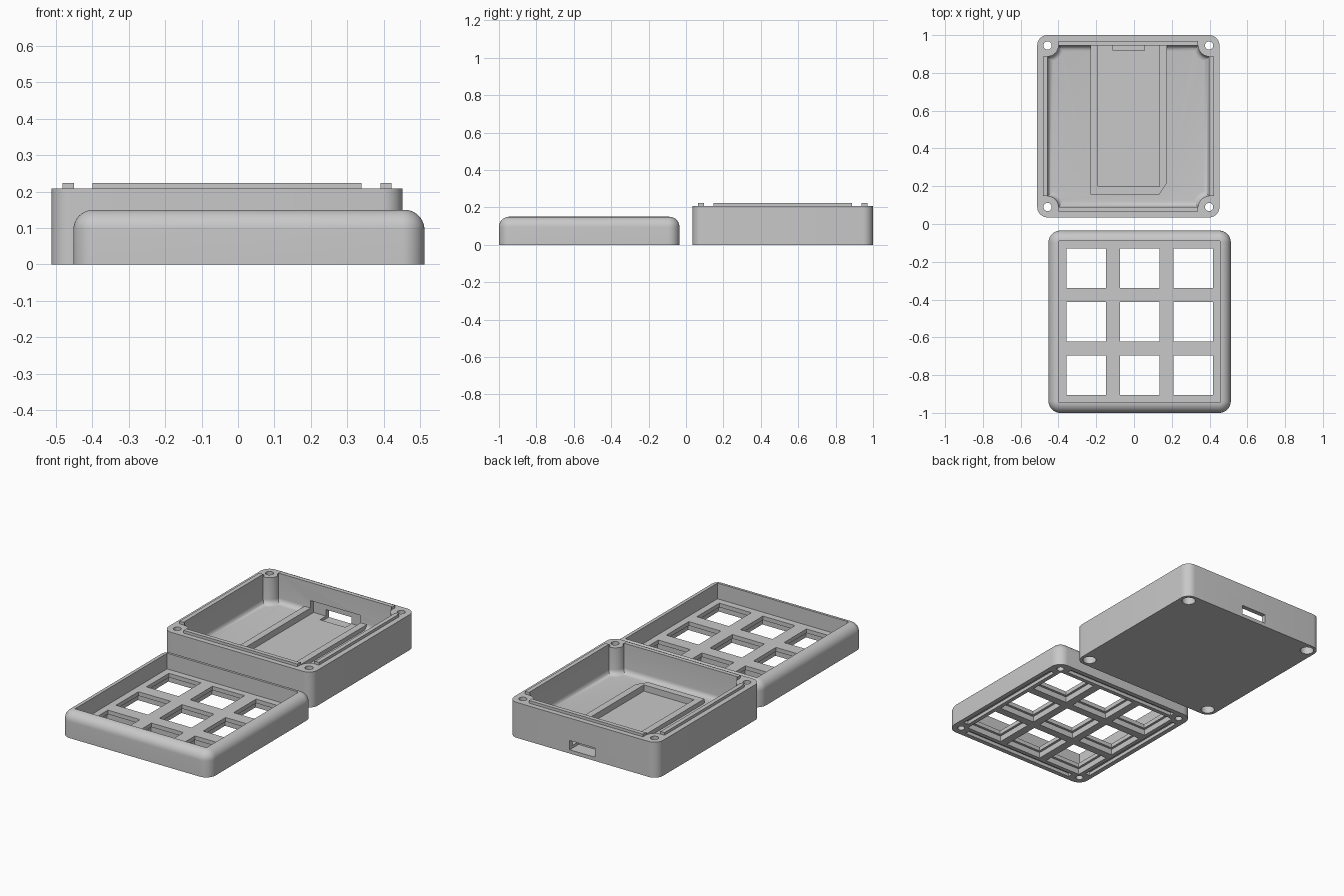
import bpy, bmesh
from math import sin, cos, pi, asin, radians

cube = bpy.data.objects.get("Cube")
if cube:
    bpy.data.objects.remove(cube, do_unlink=True)

grey = bpy.data.materials.new("plain grey")
grey.use_nodes = True
tone = (0.58, 0.58, 0.58, 1)
grey.diffuse_color = tone
grey.node_tree.nodes["Principled BSDF"].inputs["Base Color"].default_value = tone

HALF = 0.4825     # half width of both shells
INNER = 0.4275    # half width of the hollow, also the screw position
BOSS = 0.058      # screw boss radius
QUADS = [(1, 1), (-1, 1), (-1, -1), (1, -1)]


def loft(name, rings):
    """Solid through stacked rings, each (points, z)."""
    bm = bmesh.new()
    loops = [[bm.verts.new((x, y, z)) for x, y in pts] for pts, z in rings]
    n = len(loops[0])
    for a, b in zip(loops, loops[1:]):
        for i in range(n):
            j = (i + 1) % n
            bm.faces.new((a[i], a[j], b[j], b[i]))
    bm.faces.new(loops[0][::-1])
    bm.faces.new(loops[-1])
    bmesh.ops.recalc_face_normals(bm, faces=bm.faces)
    mesh = bpy.data.meshes.new(name)
    bm.to_mesh(mesh)
    bm.free()
    mesh.materials.append(grey)
    ob = bpy.data.objects.new(name, mesh)
    bpy.context.collection.objects.link(ob)
    return ob


def rounded(half, r, steps=10):
    c = half - r
    return [(sx * c + r * cos(a), sy * c + r * sin(a))
            for q, (sx, sy) in enumerate(QUADS)
            for a in [(q + k / steps) * pi / 2 for k in range(steps + 1)]]


def hollow(inset, steps=10):
    """Square outline with concave corners around the screw bosses."""
    r = BOSS + inset
    t0 = asin(inset / r)
    pts = []
    for q, (sx, sy) in enumerate(QUADS):
        arc = []
        for k in range(steps + 1):
            t = t0 + (pi / 2 - 2 * t0) * k / steps
            arc.append((sx * (INNER - r * sin(t)), sy * (INNER - r * cos(t))))
        # alternate corners are mirrored, so their arcs run backwards
        pts += arc[::-1] if q % 2 else arc
    return pts


def box(name, x0, x1, y0, y1, z0, z1):
    pts = [(x0, y0), (x1, y0), (x1, y1), (x0, y1)]
    return loft(name, [(pts, z0), (pts, z1)])


def rod(name, x, y, r, z0, z1, n=32):
    pts = [(x + r * cos(2 * pi * k / n), y + r * sin(2 * pi * k / n)) for k in range(n)]
    return loft(name, [(pts, z0), (pts, z1)])


def combine(ob, tool, op="DIFFERENCE"):
    """Apply one boolean and remove its tool."""
    mod = ob.modifiers.new("cut", "BOOLEAN")
    mod.operation, mod.solver, mod.object = op, "EXACT", tool
    bpy.context.view_layer.objects.active = ob
    bpy.ops.object.modifier_apply(modifier=mod.name)
    bpy.data.objects.remove(tool, do_unlink=True)


def edge_strips(inner, outer, length, z0, z1):
    """One straight strip along each of the four sides."""
    for s in (-1, 1):
        lo, hi = sorted((s * inner, s * outer))
        yield box("strip", -length, length, lo, hi, z0, z1)
        yield box("strip", lo, hi, -length, length, z0, z1)


def finish(ob, x, y):
    ob.location = (x, y, 0)
    bpy.ops.object.select_all(action="DESELECT")
    ob.select_set(True)
    bpy.context.view_layer.objects.active = ob
    bpy.ops.object.shade_smooth_by_angle(angle=radians(30))


# Deep case with alignment ridges on its rim
case = loft("bottom_case", [(rounded(HALF, 0.055), 0), (rounded(HALF, 0.055), 0.208)])
for strip in edge_strips(0.42, 0.4525, 0.37, 0.19, 0.224):
    combine(case, strip, "UNION")

# Hollow with a filleted floor
FLOOR, FILLET = 0.05, 0.03
rings = []
for k in range(7):
    a = k / 6 * pi / 2
    rings.append((hollow(FILLET * (1 - sin(a))), FLOOR + FILLET * (1 - cos(a))))
rings.append((hollow(0), 0.3))
combine(case, loft("hollow_cutter", rings))

# Raised U-shaped board holder with one clipped corner
outline = [(-0.2, -0.36), (0.165, -0.36), (0.205, -0.3), (0.205, 0.44), (-0.2, 0.44)]
combine(case, loft("board_holder", [(outline, 0.035), (outline, 0.075)]), "UNION")
combine(case, box("board_pocket", -0.16, 0.165, -0.32, 0.455, 0.038, 0.118))
combine(case, box("port_cutter", -0.08, 0.085, 0.4, 0.6, 0.022, 0.076))

# Screw holes with counterbores underneath
for sx, sy in QUADS:
    combine(case, rod("screw_hole", sx * INNER, sy * INNER, 0.022, -0.1, 0.3))
    combine(case, rod("counterbore", sx * INNER, sy * INNER, 0.037, -0.1, 0.05))
finish(case, -0.03, 0.5175)

# Lid with a rounded upper edge
TOP, R = 0.15, 0.055
rings = [(rounded(HALF, 0.062), 0)]
for k in range(11):
    a = k / 10 * pi / 2
    inset = R * (1 - cos(a))
    rings.append((rounded(HALF - inset, 0.062 - inset), TOP - R + R * sin(a)))
lid = loft("key_lid", rings)
combine(lid, box("lid_recess", -0.4265, 0.4265, -0.4265, 0.4265, 0.058, 0.3))

# Grid of square key openings, wider below
PITCH = 0.283
for i in (-1, 0, 1):
    for j in (-1, 0, 1):
        x, y = i * PITCH, j * PITCH
        for w, z0, z1 in ((0.104, -0.1, 0.2), (0.118, -0.1, 0.034)):
            combine(lid, box("key_cutter", x - w, x + w, y - w, y + w, z0, z1))

# Grooves and blind screw holes on the underside
for strip in edge_strips(0.425, 0.455, 0.372, -0.1, 0.02):
    combine(lid, strip)
for sx, sy in QUADS:
    combine(lid, rod("screw_hole", sx * INNER, sy * INNER, 0.02, -0.1, 0.045))
finish(lid, 0.03, -0.5175)
